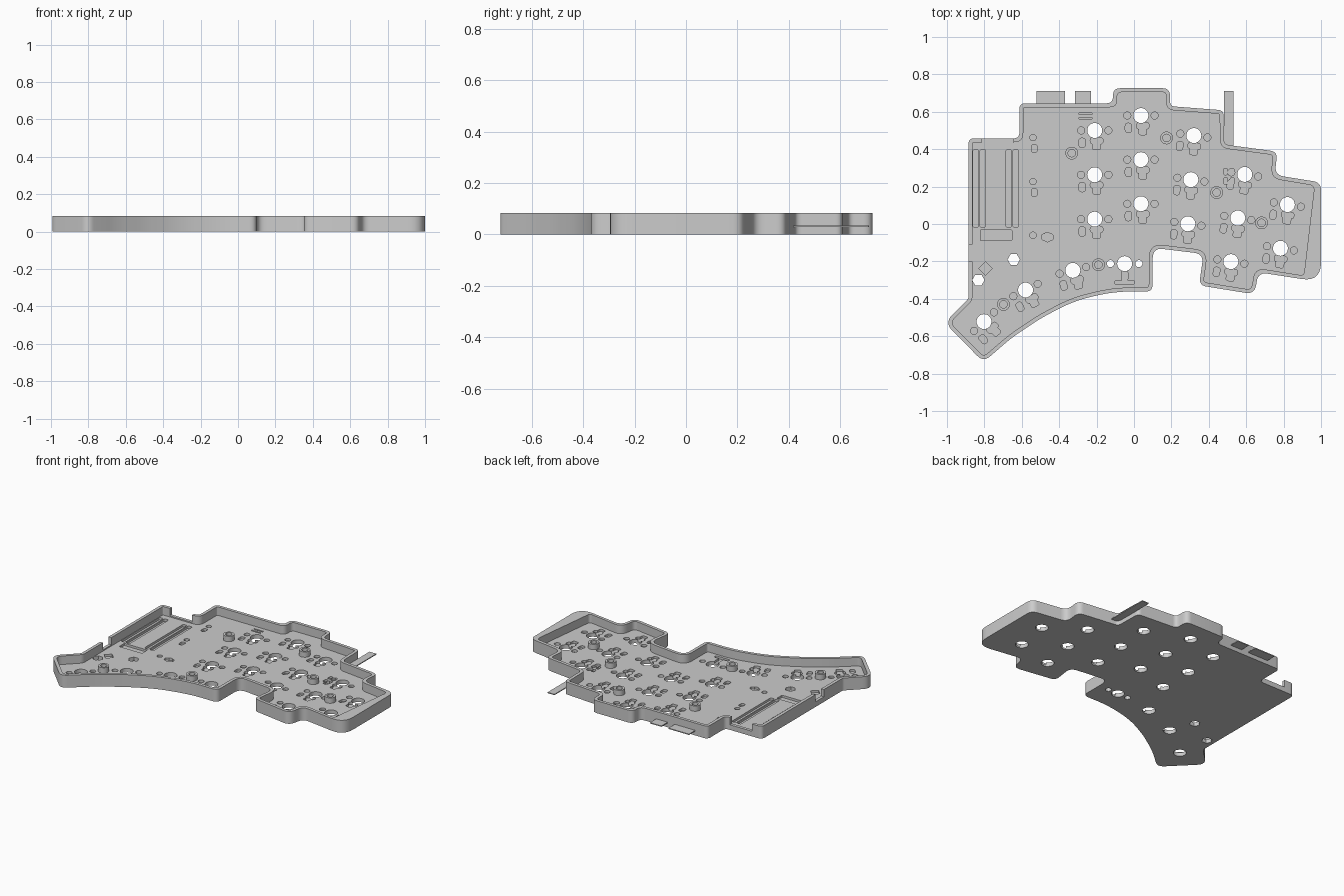
import bpy, bmesh, math
from mathutils import Vector, Matrix
from mathutils.geometry import delaunay_2d_cdt

if "Cube" in bpy.data.objects:
    bpy.data.objects.remove(bpy.data.objects["Cube"])

HEIGHT, FLOOR, POCKET, WALL = 0.083, 0.026, 0.011, 0.021

grey = bpy.data.materials.new("plain grey")
grey.use_nodes = True
colour = (0.6, 0.6, 0.6, 1)
grey.diffuse_color = colour
grey.node_tree.nodes["Principled BSDF"].inputs["Base Color"].default_value = colour


def round_corners(corners, steps=7):
    """Replace each (x, y, radius) corner by a smooth bend."""
    result = []
    for i, (x, y, r) in enumerate(corners):
        p = Vector((x, y))
        before = Vector(corners[i - 1][:2]) - p
        after = Vector(corners[(i + 1) % len(corners)][:2]) - p
        turn = math.pi - before.angle(after)
        cut = min(r * math.tan(turn / 2), 0.48 * before.length, 0.48 * after.length)
        a, b = p + before.normalized() * cut, p + after.normalized() * cut
        for k in range(steps + 1):
            t = k / steps
            result.append(a * (1 - t) ** 2 + p * 2 * t * (1 - t) + b * t * t)
    return result


def inset(corners, amount):
    """Move a clockwise outline inwards, keeping its bends concentric."""
    result = []
    for i, (x, y, r) in enumerate(corners):
        p = Vector((x, y))
        d1 = (p - Vector(corners[i - 1][:2])).normalized()
        d2 = (Vector(corners[(i + 1) % len(corners)][:2]) - p).normalized()
        n1, n2 = Vector((d1.y, -d1.x)), Vector((d2.y, -d2.x))
        q = p + (n1 + n2) / (1 + n1.dot(n2)) * amount
        convex = d1.cross(d2) < 0
        result.append((q.x, q.y, max(r - amount, 0.01) if convex else r + amount))
    return result


def regular(r, sides=24):
    return [Vector((r * math.cos(math.tau * i / sides),
                    r * math.sin(math.tau * i / sides))) for i in range(sides)]


def slot(w, h, r=None):
    r = min(w, h) * 0.45 if r is None else r
    return round_corners([(-w / 2, -h / 2, r), (w / 2, -h / 2, r),
                          (w / 2, h / 2, r), (-w / 2, h / 2, r)], 4)


def place(shape, x, y, degrees=0.0, offset=(0, 0)):
    turn = Matrix.Rotation(math.radians(degrees), 2)
    return [turn @ (p + Vector(offset)) + Vector((x, y)) for p in shape]


def area(points):
    return sum(points[i - 1].cross(p) for i, p in enumerate(points))


def relief(name, layers, base=0.0):
    """Solid over the first layer's shape; each further (shape, height) lowers its top."""
    flat, loops = [], []
    for shape, _ in layers:
        shape = shape if area(shape) > 0 else shape[::-1]
        loops.append(list(range(len(flat), len(flat) + len(shape))))
        flat += shape
    points, _, tris, _, _, owners = delaunay_2d_cdt(flat, [], loops, 1, 1e-5, True)

    bm = bmesh.new()
    made, sides = {}, {}

    def vert(i, z):
        if (i, z) not in made:
            made[i, z] = bm.verts.new((points[i].x, points[i].y, z))
        return made[i, z]

    # Tops and undersides
    for tri, own in zip(tris, owners):
        if 0 not in own:
            continue
        top = min(layers[i][1] for i in own)
        if top <= base:
            continue
        tri = list(tri) if area([points[i] for i in tri]) > 0 else list(tri)[::-1]
        bm.faces.new([vert(i, top) for i in tri])
        bm.faces.new([vert(i, base) for i in reversed(tri)])
        for k, b in enumerate(tri):
            sides[tri[k - 1], b] = top
    # Upright faces wherever the height steps
    for (a, b), top in sides.items():
        low = sides.get((b, a), base)
        if top > low:
            bm.faces.new([vert(a, low), vert(b, low), vert(b, top), vert(a, top)])

    mesh = bpy.data.meshes.new(name)
    bm.to_mesh(mesh)
    bm.free()
    mesh.materials.append(grey)
    obj = bpy.data.objects.new(name, mesh)
    bpy.context.collection.objects.link(obj)
    bpy.ops.object.select_all(action="DESELECT")
    obj.select_set(True)
    bpy.context.view_layer.objects.active = obj
    bpy.ops.object.shade_smooth_by_angle(angle=math.radians(30))


# Stepped outline, clockwise from the back left corner
outline = [
    (-.885, .458, .03), (-.613, .458, .03), (-.613, .645, .03), (-.112, .645, .04),
    (-.112, .726, .05), (.192, .726, .04), (.192, .63, .03), (.478, .608, .03),
    (.482, .425, .03), (.767, .387, .04), (.752, .262, .05), (1, .222, .05),
    (1, -.31, .09), (.664, -.258, .05), (.645, -.376, .05), (.348, -.328, .04),
    (.372, -.16, .05), (.1, -.127, .05), (.1, -.362, .04), (-.1, -.36, .9),
    (-.32, -.41, .9), (-.5, -.505, .9), (-.65, -.605, .9), (-.805, -.738, .05),
    (-1.014, -.527, .06), (-.885, -.4, .03)]

# Tray hollow, with a thick wedge left along the right wall
hollow = inset(outline, WALL)
hollow[11] = (.965, .205, .03)
hollow[12] = (.908, -.276, .02)

# Key positions as x, y, tilt
keys = [(-.21, .5 - .237 * i, 0) for i in range(3)]
keys += [(.037, .58 - .236 * i, 0) for i in range(3)]
keys += [(.32 - .016 * i, .473 - .236 * i, -8) for i in range(3)]
keys += [(.592 - .037 * i, .265 - .233 * i, -9) for i in range(3)]
keys += [(.82 - .037 * i, .104 - .234 * i, -9) for i in range(2)]
keys += [(-.327, -.248, 14), (-.58, -.353, 27), (-.802, -.522, 43)]
thumb = (-.05, -.212)

# Through holes for switches, screws and hexagonal nuts
holes = [place(regular(.04), x, y) for x, y, _ in keys + [(*thumb, 0)]]
holes += [place(regular(.019), thumb[0] + s * .076, thumb[1]) for s in (-1, 1)]
holes += [place(regular(.033, 6), x, y) for x, y in ((-.643, -.19), (-.832, -.3))]

# Shallow clearance pockets around every key
pockets = []
for x, y, tilt in keys:
    pockets += [place(regular(.019), x, y, tilt, (s * .073, 0)) for s in (-1, 1)]
    pockets.append(place(slot(.034, .05), x, y, tilt, (-.067, -.066)))
    pockets.append(place(slot(.068, .034), x, y, tilt, (.01, -.055)))
    pockets.append(place(slot(.042, .05, .01), x, y, tilt, (.01, -.078)))
pockets += [place(slot(.105, .022), thumb[0], -.312), place(slot(.034, .06), thumb[0], -.277)]

# Loose component pockets
pockets += [place(slot(.03, .044), -.533, y) for y in (.403, .168)]
pockets += [place(regular(.017), -.54, y) for y in (.462, .227, -.06)]
pockets += [place(slot(.064, .034), -.463, -.07), place(slot(.03, .05), -.463, -.07)]
pockets += [place(slot(.022, .035), .49 + dx, y) for dx in (0, .035) for y in (.23, .28)]
pockets += [place(slot(.07, .01), -.26, y) for y in (.565, .59)]

# Controller bay grooves, cable pocket and diamond recess
pockets += [place(slot(.03, .415, .01), x, .19) for x in (-.846, -.808, -.67, -.632)]
pockets += [place(slot(.17, .056, .006), -.737, -.06),
            place(slot(.05, .05, .004), -.794, -.238, 45)]

# Wall openings for the plug and the side switch
openings = [place(slot(.165, .1, .002), -.73, .455), place(slot(.06, .09, .002), -.885, -.155)]

relief("case", [(round_corners(outline), HEIGHT), (round_corners(hollow), FLOOR)]
       + [(shape, .034) for shape in openings]
       + [(shape, POCKET) for shape in pockets]
       + [(shape, 0) for shape in holes])

# Hollow screw posts
posts = [(.174, .46), (-.333, .379), (.442, .168), (.682, .006), (-.19, -.218), (-.698, -.43)]
for i, (x, y) in enumerate(posts):
    relief(f"screw_post_{i + 1}", [(place(regular(.034, 32), x, y), .062),
                                   (place(regular(.02), x, y), FLOOR + .001)], FLOOR - .004)

# Thin tabs along the back
for name, x0, x1, y0 in (("wide_back_tab", -.52, -.368, .635), ("small_back_tab", -.315, -.23, .635),
                         ("long_back_tab", .48, .531, .415)):
    w, h = x1 - x0, .711 - y0
    relief(name, [(place(slot(w, h, .001), (x0 + x1) / 2, y0 + h / 2), .034)], .028)
